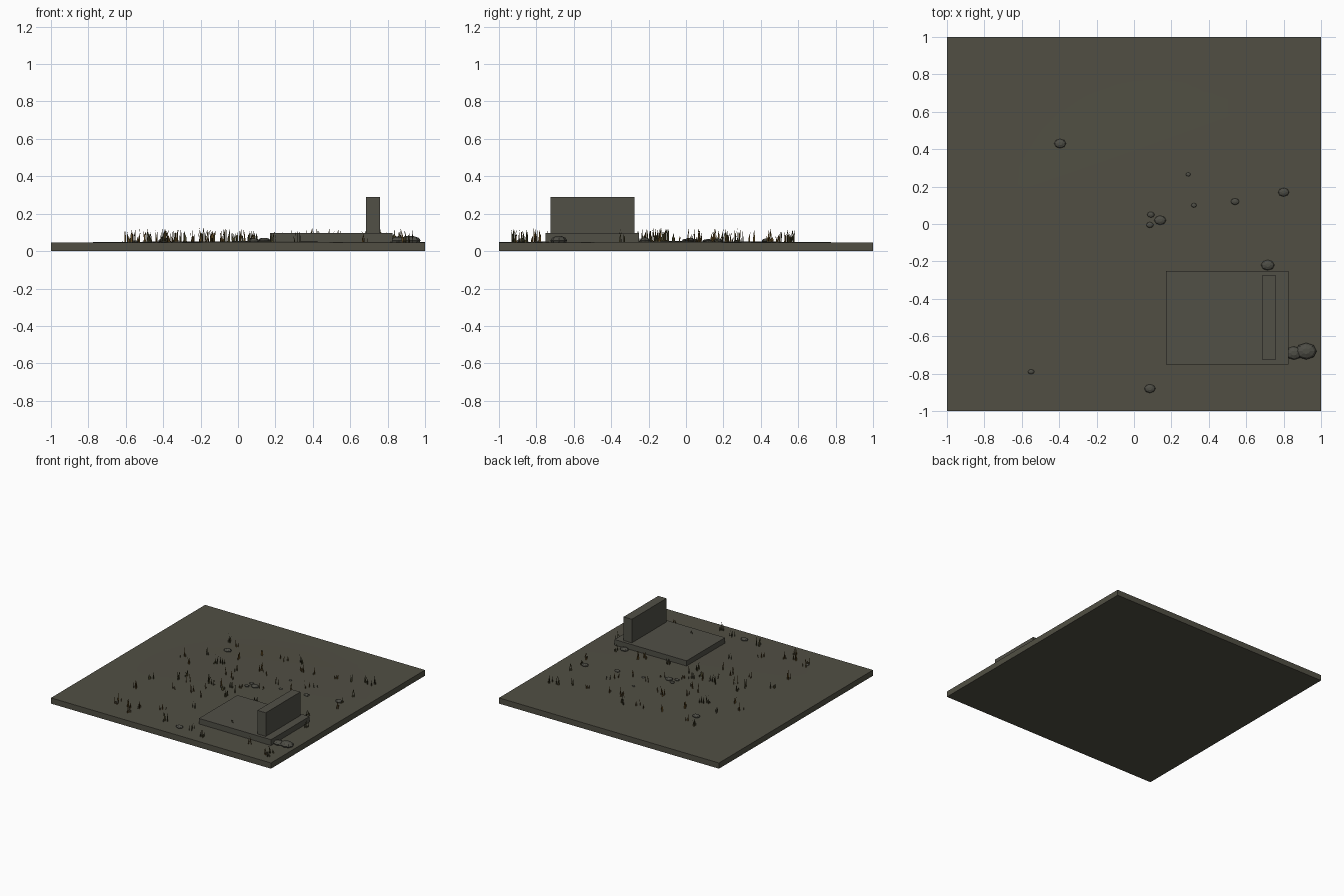
import bpy, bmesh, math, random
from mathutils import Vector

if "Cube" in bpy.data.objects:
    bpy.data.objects.remove(bpy.data.objects["Cube"])

random.seed(7)


def material(name, rgb):
    m = bpy.data.materials.new(name)
    m.diffuse_color = (*rgb, 1)
    m.use_nodes = True
    m.node_tree.nodes["Principled BSDF"].inputs["Base Color"].default_value = m.diffuse_color
    return m


EARTH = material("dull earth", (0.082, 0.078, 0.057))
STONE = material("weathered stone", (0.082, 0.079, 0.062))
ROCK = material("rock grey", (0.075, 0.074, 0.060))
OLIVE = material("dry olive", (0.065, 0.058, 0.022))
STRAW = material("straw brown", (0.13, 0.075, 0.018))


def finish(name, bm, *mats):
    me = bpy.data.meshes.new(name)
    bm.to_mesh(me)
    bm.free()
    for m in mats:
        me.materials.append(m)
    ob = bpy.data.objects.new(name, me)
    bpy.context.collection.objects.link(ob)
    return ob


def box(name, lo, hi, mat):
    bm = bmesh.new()
    bmesh.ops.create_cube(bm, size=1)
    for v in bm.verts:
        v.co = Vector([(a + b) / 2 + c * (b - a) for a, b, c in zip(lo, hi, v.co)])
    return finish(name, bm, mat)


def ground_z(x, y):
    """Very low swell around the overgrown area."""
    d = min(1, math.hypot(x - 0.15, y + 0.15) / 0.95)
    return 0.047 + 0.006 * (1 - d * d)


# Ground plate: gently swelling top with straight sides and a flat base
bm = bmesh.new()
bmesh.ops.create_grid(bm, x_segments=24, y_segments=24, size=1)
rim = [e for e in bm.edges if e.is_boundary]
skirt = bmesh.ops.extrude_edge_only(bm, edges=rim)["geom"]
base = {g for g in skirt if isinstance(g, bmesh.types.BMVert)}
for v in bm.verts:
    v.co.z = 0 if v in base else ground_z(v.co.x, v.co.y)
bmesh.ops.contextual_create(bm, geom=[e for e in bm.edges if e.is_boundary])
bmesh.ops.recalc_face_normals(bm, faces=bm.faces)
ground = finish("ground", bm, EARTH)
bpy.context.view_layer.objects.active = ground
ground.select_set(True)
bpy.ops.object.shade_smooth_by_angle()

# Stone base and upright wall
box("stone_base", (0.17, -0.75, 0.03), (0.825, -0.25, 0.096), STONE)
box("upright_wall", (0.685, -0.725, 0.09), (0.76, -0.275, 0.29), STONE)

# Low faceted rocks: x, y, radius
ROCKS = [(-0.395, 0.43, 0.032), (0.29, 0.265, 0.013), (0.32, 0.10, 0.015),
         (0.09, 0.05, 0.02), (0.14, 0.02, 0.032), (0.085, -0.005, 0.02),
         (0.54, 0.12, 0.023), (0.80, 0.17, 0.03), (0.715, -0.22, 0.036),
         (-0.55, -0.79, 0.017), (0.085, -0.88, 0.03),
         (0.92, -0.68, 0.057), (0.855, -0.69, 0.046)]
bm = bmesh.new()
for x, y, r in ROCKS:
    rings = []
    for k, h in ((0.75, -0.2), (1, 0.18), (0.8, 0.42), (0.35, 0.58)):
        rings.append([bm.verts.new((
            x + r * k * math.cos(a * math.tau / 8),
            y + 0.78 * r * k * math.sin(a * math.tau / 8),
            ground_z(x, y) + r * h)) for a in range(8)])
    for low, high in zip(rings, rings[1:]):
        for i in range(8):
            j = (i + 1) % 8
            bm.faces.new((low[i], low[j], high[j], high[i]))
    bm.faces.new(rings[-1])
    bm.faces.new(rings[0][::-1])
finish("rocks", bm, ROCK)

# Dry grass: tufts of thin upright blades
TUFTS = [(-.48, .56), (-.47, .30), (-.60, .15), (-.49, .07), (-.34, .18),
         (-.25, .35), (-.13, .50), (0, .55), (.18, .56), (.27, .45),
         (.38, .13), (.46, .23), (.38, .46), (.66, .50), (.84, .30),
         (.82, .16), (.78, .56), (.85, .56), (.56, .48), (.86, .07),
         (-.58, -.50), (-.54, -.81), (-.57, -.31), (-.36, -.77), (-.19, -.70),
         (-.33, -.36), (-.18, -.32), (-.09, -.35), (-.02, -.54), (-.13, -.22),
         (-.06, -.13), (.01, -.08), (.06, -.05), (.20, .01), (.25, .16),
         (.19, -.87), (.41, -.67), (.68, -.81), (.86, -.34), (.93, -.92),
         (-.40, -.19), (.02, .28), (-.17, .08), (.5, -.18), (.3, -.2), (.9, -.85)]
TUFTS += [(random.uniform(-0.57, 0.95), random.choice(
    (random.uniform(-0.94, -0.7), random.uniform(-0.25, -0.07), random.uniform(0, 0.55))))
    for _ in range(24)]
bm = bmesh.new()
for tx, ty in TUFTS:
    tone = int(random.random() < 0.45)
    for _ in range(random.randint(3, 5)):
        x, y = tx + random.uniform(-0.018, 0.018), ty + random.uniform(-0.018, 0.018)
        a = random.uniform(0, math.tau)
        side = Vector((math.cos(a), math.sin(a), 0))
        foot = Vector((x, y, ground_z(x, y) - 0.004))
        h, lean = random.uniform(0.03, 0.08), random.uniform(-0.012, 0.012)
        w = random.uniform(0.003, 0.0055)
        mid = foot + side * lean * 0.35 + Vector((0, 0, h * 0.55))
        tip = foot + side * lean + Vector((0, 0, h))
        f = bm.faces.new([bm.verts.new(p) for p in (
            foot - side * w, foot + side * w, mid + side * w * 0.8, tip, mid - side * w * 0.8)])
        f.material_index = tone
finish("dry_grass", bm, OLIVE, STRAW)
